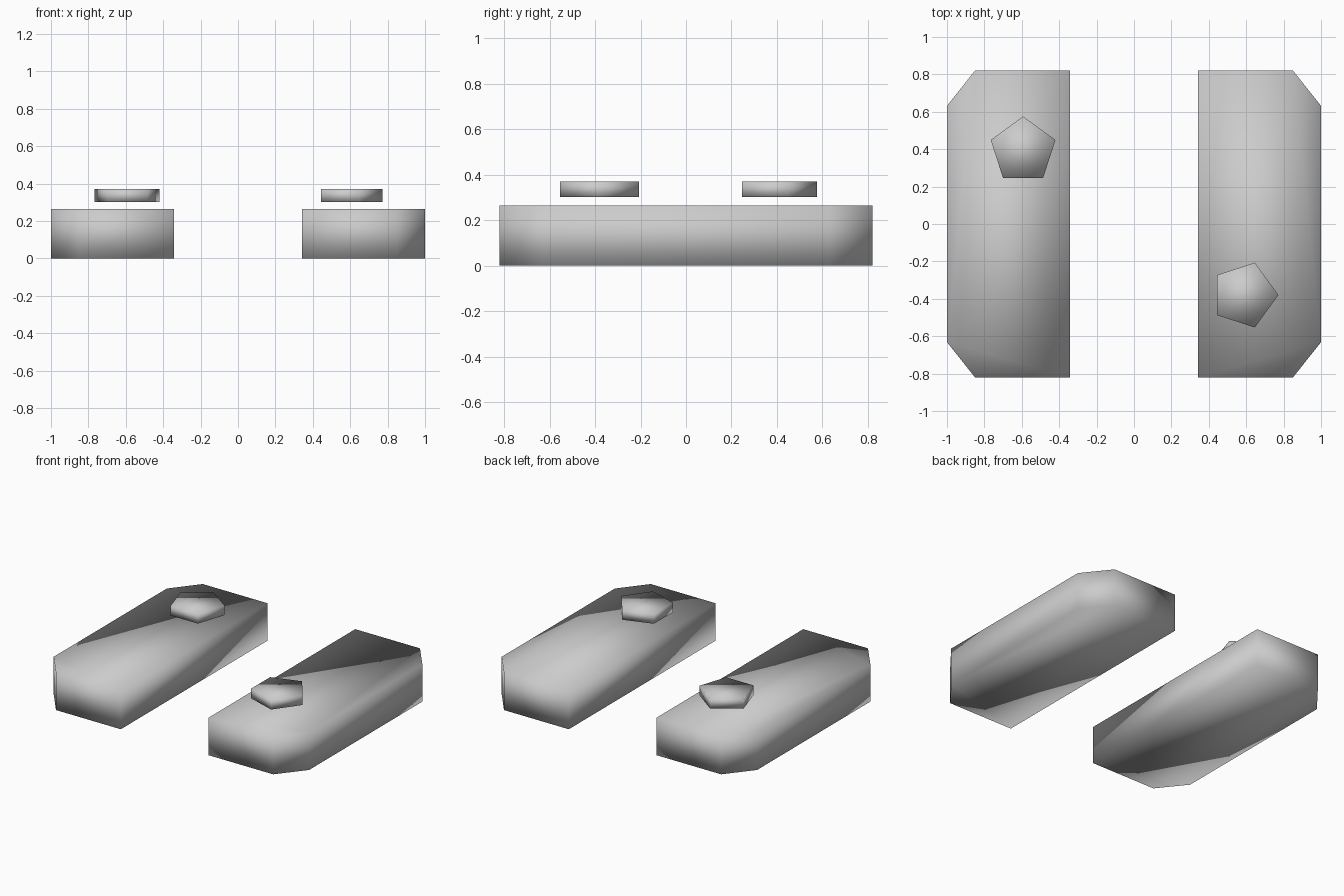
import bpy
import bmesh
from math import cos, sin, pi

cube = bpy.data.objects.get("Cube")
if cube:
    bpy.data.objects.remove(cube, do_unlink=True)

grey = bpy.data.materials.new("light_grey")
grey.use_nodes = True
colour = (0.6, 0.6, 0.6, 1)
grey.diffuse_color = colour
grey.node_tree.nodes["Principled BSDF"].inputs["Base Color"].default_value = colour


def prism(name, outline, bottom, top):
    """Extrude a flat outline upward into a closed, smooth-shaded prism."""
    bm = bmesh.new()
    base = bm.faces.new([bm.verts.new((x, y, bottom)) for x, y in outline])
    lid = bmesh.ops.extrude_face_region(bm, geom=[base], use_keep_orig=True)
    for v in lid["geom"]:
        if isinstance(v, bmesh.types.BMVert):
            v.co.z = top
    bmesh.ops.recalc_face_normals(bm, faces=bm.faces)
    for f in bm.faces:
        f.smooth = True
    mesh = bpy.data.meshes.new(name)
    bm.to_mesh(mesh)
    bm.free()
    mesh.materials.append(grey)
    obj = bpy.data.objects.new(name, mesh)
    bpy.context.collection.objects.link(obj)
    return obj


def pentagon(cx, cy, radius, start):
    return [(cx + radius * cos(start + i * 2 * pi / 5),
             cy + radius * sin(start + i * 2 * pi / 5)) for i in range(5)]


# Long slabs with chamfered outer corners
half = [(0.343, 0.82), (0.85, 0.82), (1, 0.632)]
slab = half + [(x, -y) for x, y in reversed(half)]
for side, name in ((1, "left_slab"), (-1, "right_slab")):
    prism(name, [(side * x, y) for x, y in slab], 0, 0.265)

# Five-sided discs hovering above the slabs
prism("right_disc", pentagon(-0.593, 0.393, 0.182, pi / 2), 0.302, 0.37)
prism("left_disc", pentagon(0.59, -0.38, 0.182, 0), 0.302, 0.37)
